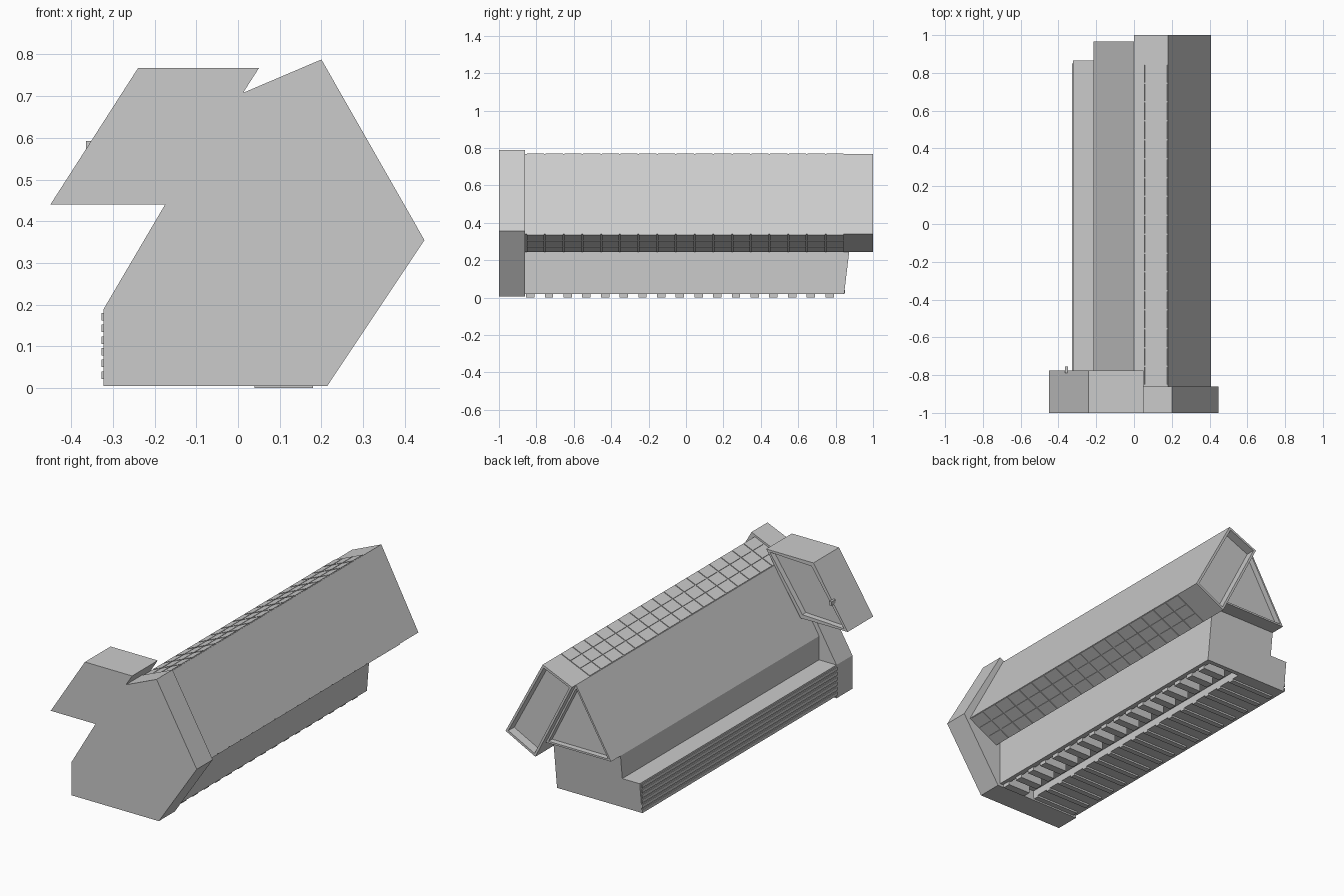
import bpy, bmesh
from mathutils import Vector

cube = bpy.data.objects.get("Cube")
if cube:
    bpy.data.objects.remove(cube, do_unlink=True)

grey = bpy.data.materials.new("plain_grey")
grey.use_nodes = True
COLOUR = (0.6, 0.6, 0.6, 1)
grey.diffuse_color = COLOUR
grey.node_tree.nodes["Principled BSDF"].inputs["Base Color"].default_value = COLOUR


def finish(name, bm):
    bmesh.ops.recalc_face_normals(bm, faces=bm.faces[:])
    mesh = bpy.data.meshes.new(name)
    bm.to_mesh(mesh)
    bm.free()
    mesh.materials.append(grey)
    obj = bpy.data.objects.new(name, mesh)
    bpy.context.collection.objects.link(obj)
    return obj


def add_prism(bm, profile, y0, y1, slope=0.0):
    """Extrude an x-z profile along y; slope leans the back end outward with height."""
    near = [bm.verts.new((x, y0, z)) for x, z in profile]
    far = [bm.verts.new((x, y1 + slope * z, z)) for x, z in profile]
    n = len(profile)
    bm.faces.new(near)
    for i in range(n):
        j = (i + 1) % n
        bm.faces.new((near[i], near[j], far[j], far[i]))
    return bm.faces.new(far[::-1])


def prism(name, profile, y0, y1, rim=0.0, depth=0.0, slope=0.0):
    bm = bmesh.new()
    back = add_prism(bm, profile, y0, y1, slope)
    bmesh.ops.recalc_face_normals(bm, faces=bm.faces[:])
    if rim:  # framed, recessed back end
        bmesh.ops.inset_individual(bm, faces=[back], thickness=rim)
        bmesh.ops.inset_individual(bm, faces=[back], thickness=0.001, depth=-depth)
    return finish(name, bm)


def rect(x0, x1, z0, z1):
    return [(x0, z0), (x1, z0), (x1, z1), (x0, z1)]


def strip(a, b, lift):
    """Thin profile along the edge a-b, raised on its left-hand side."""
    a, b = Vector(a), Vector(b)
    d = (b - a).normalized()
    n = Vector((-d.y, d.x)) * lift
    return [tuple(p) for p in (a, b, b + n, a + n)]


# Front end: thick plate with an oblique box joined to it
prism("front_plate", [(-0.16, 0.44), (0.012, 0.708), (0.2, 0.788), (0.447, 0.355),
                      (0.214, 0.005), (-0.322, 0.005), (-0.322, 0.19), (-0.175, 0.44)],
      -1, -0.86)
prism("oblique_box", [(-0.45, 0.44), (-0.16, 0.44), (0.05, 0.767), (-0.24, 0.767)],
      -1, -0.775, 0.025, 0.03)
prism("box_peg", rect(-0.365, -0.35, 0.57, 0.592), -0.79, -0.755)

# Long upper body: tilted box and triangular ridge beside it
top, side, under, valley = (0.18, 0.768), (0.408, 0.34), (0.225, 0.245), (0, 0.69)
prism("tilted_box", [top, side, under, valley], -0.86, 1, 0.018, 0.05)
prism("triangular_ridge", [(-0.215, 0.322), (0.185, 0.322), valley],
      -0.86, 0.965, 0.02, 0.03)

# Stepped base with a shallow trough underneath and a leaning back end
prism("stepped_base", [(0.2, 0.02), (0.2, 0.322), (-0.215, 0.322), (-0.215, 0.19),
                       (-0.322, 0.19), (-0.322, 0.02), (-0.03, 0.02), (-0.03, 0.06),
                       (0.17, 0.06), (0.17, 0.02)], -0.86, 0.843, slope=0.12)
prism("trough_end", rect(-0.03, 0.17, 0.02, 0.06), 0.82, 0.843, slope=0.12)

# Overlapping tiles on the upper slope and on the underside of the tilted box
for name, a, b, pieces in (("roof_tiles", top, valley, 3),
                           ("underside_tiles", under, side, 3)):
    a, b = Vector(a), Vector(b)
    bm = bmesh.new()
    for row in range(17):
        y = -0.85 + 0.1 * row
        for k in range(pieces):
            p = a.lerp(b, (k + 0.04) / pieces)
            q = a.lerp(b, (k + 0.96) / pieces)
            add_prism(bm, strip(p, q, -0.004), y, y + 0.092)
    finish(name, bm)

# Horizontal slats on the outer side of the step
bm = bmesh.new()
for k in range(6):
    z = 0.022 + 0.028 * k
    add_prism(bm, rect(-0.327, -0.32, z, z + 0.018), -0.86, 0.85)
finish("side_slats", bm)

# Cross ribs under the base: deep feet in the trough, shallow bars beside it
feet, bars = bmesh.new(), bmesh.new()
for k in range(17):
    y = -0.855 + 0.1 * k
    add_prism(feet, rect(0.04, 0.18, 0, 0.06), y, y + 0.045)
    add_prism(bars, rect(-0.3, -0.03, 0.01, 0.021), y, y + 0.03)
finish("bottom_feet", feet)
finish("bottom_bars", bars)
